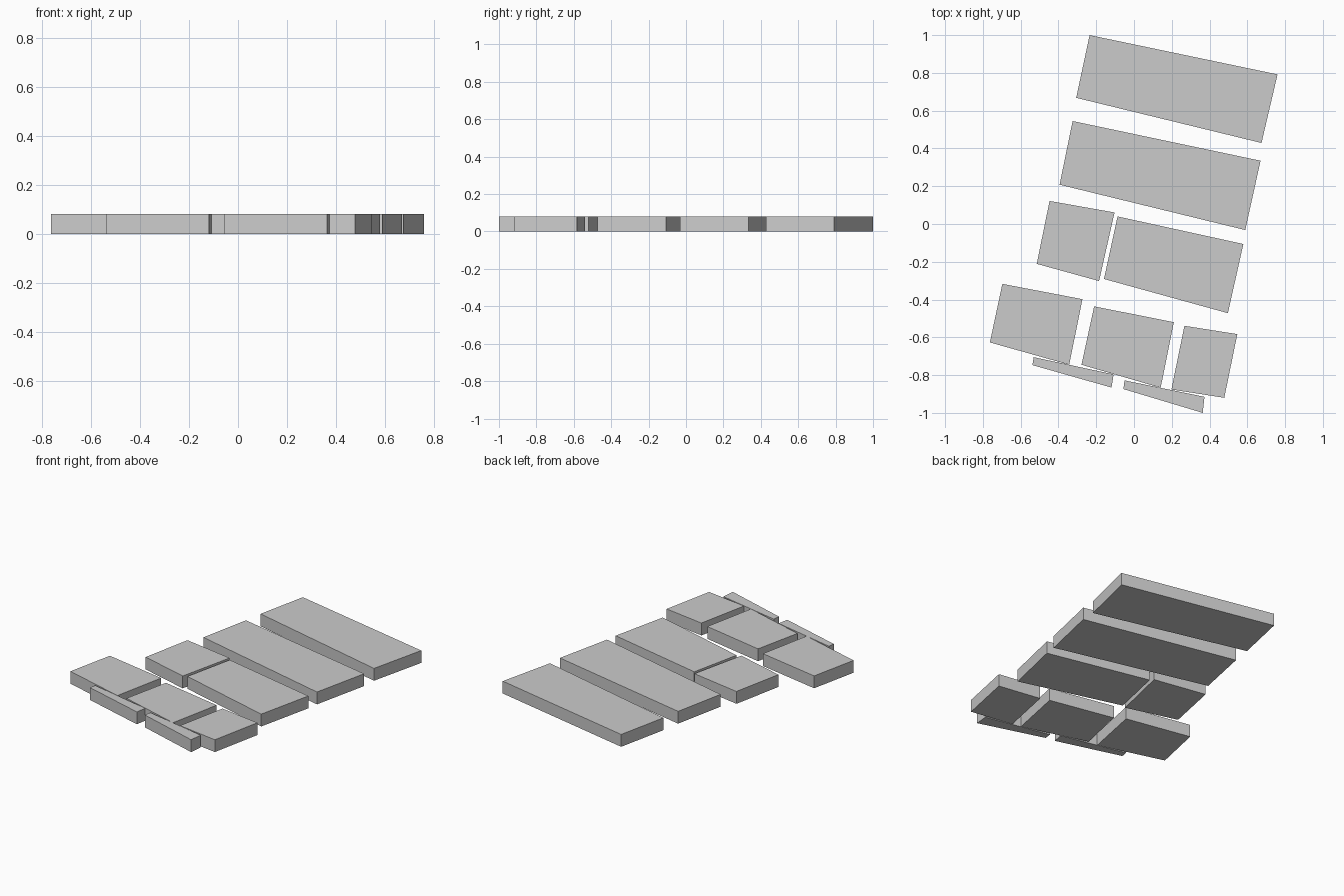
import bpy, bmesh

if "Cube" in bpy.data.objects:
    bpy.data.objects.remove(bpy.data.objects["Cube"])

HEIGHT = 0.08


def slab(name, outline):
    """Extrude a flat footprint upward from the ground into a closed block."""
    bm = bmesh.new()
    face = bm.faces.new([bm.verts.new((x, y, 0)) for x, y in outline])
    top = bmesh.ops.extrude_face_region(bm, geom=[face], use_keep_orig=True)
    verts = [v for v in top["geom"] if isinstance(v, bmesh.types.BMVert)]
    bmesh.ops.translate(bm, verts=verts, vec=(0, 0, HEIGHT))
    bmesh.ops.recalc_face_normals(bm, faces=bm.faces)
    mesh = bpy.data.meshes.new(name)
    bm.to_mesh(mesh)
    bm.free()
    bpy.context.collection.objects.link(bpy.data.objects.new(name, mesh))


# Footprints: back-left, back-right, front-right, front-left
blocks = {
    # Two long blocks at the back
    "long_block_back": [(-0.235, 1.0), (0.76, 0.792), (0.675, 0.429), (-0.306, 0.668)],
    "long_block_middle": [(-0.325, 0.545), (0.67, 0.335), (0.589, -0.032), (-0.394, 0.208)],
    # Split row
    "split_block_left": [(-0.447, 0.122), (-0.103, 0.061), (-0.185, -0.302), (-0.515, -0.211)],
    "split_block_right": [(-0.087, 0.04), (0.579, -0.106), (0.497, -0.472), (-0.159, -0.291)],
    # Front row of three
    "front_block_left": [(-0.697, -0.317), (-0.273, -0.398), (-0.343, -0.745), (-0.763, -0.627)],
    "front_block_middle": [(-0.211, -0.436), (0.211, -0.52), (0.141, -0.867), (-0.278, -0.745)],
    "front_block_right": [(0.267, -0.539), (0.547, -0.583), (0.478, -0.92), (0.198, -0.876)],
    # Narrow strips along the front edge
    "front_strip_left": [(-0.531, -0.705), (-0.108, -0.796), (-0.119, -0.866), (-0.538, -0.747)],
    "front_strip_right": [(-0.05, -0.828), (0.373, -0.915), (0.364, -1.0), (-0.056, -0.874)],
}
for name, outline in blocks.items():
    slab(name, outline)
